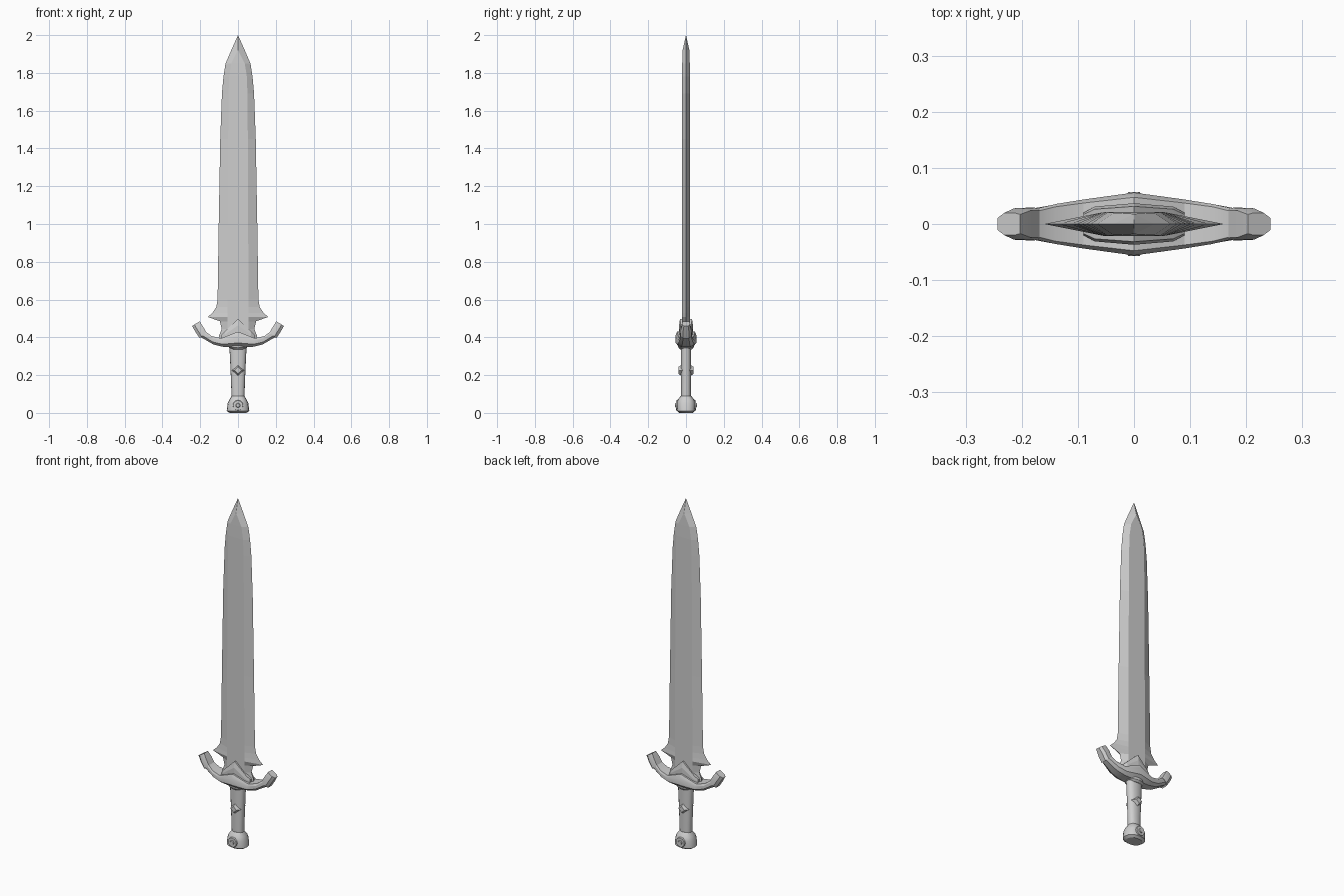
import bpy, bmesh, math
from mathutils import Matrix

if "Cube" in bpy.data.objects:
    bpy.data.objects.remove(bpy.data.objects["Cube"])

steel = bpy.data.materials.new("light grey steel")
steel.diffuse_color = (0.62, 0.62, 0.62, 1)
steel.use_nodes = True
steel.node_tree.nodes["Principled BSDF"].inputs["Base Color"].default_value = steel.diffuse_color


def finish(name, bm, smooth=None):
    bmesh.ops.remove_doubles(bm, verts=bm.verts, dist=1e-5)
    bmesh.ops.recalc_face_normals(bm, faces=bm.faces)
    me = bpy.data.meshes.new(name)
    bm.to_mesh(me)
    bm.free()
    me.materials.append(steel)
    ob = bpy.data.objects.new(name, me)
    bpy.context.collection.objects.link(ob)
    if smooth:
        bpy.ops.object.select_all(action='DESELECT')
        ob.select_set(True)
        bpy.context.view_layer.objects.active = ob
        bpy.ops.object.shade_smooth_by_angle(angle=math.radians(smooth))
    return ob


def loft(name, rings, smooth=None):
    """Skin a list of equal-length rings and cap both ends."""
    bm = bmesh.new()
    vs = [[bm.verts.new(p) for p in r] for r in rings]
    n = len(rings[0])
    for a, b in zip(vs, vs[1:]):
        for i in range(n):
            j = (i + 1) % n
            bm.faces.new((a[i], a[j], b[j], b[i]))
    bm.faces.new(vs[0])
    bm.faces.new(vs[-1])
    return finish(name, bm, smooth)


def oval(z, rx, ry, n=16, p=0.85):
    """Slightly squared oval ring at height z."""
    pts = []
    for i in range(n):
        a = 2 * math.pi * i / n
        c, s = math.cos(a), math.sin(a)
        pts.append((math.copysign(abs(c) ** p, c) * rx,
                    math.copysign(abs(s) ** p, s) * ry, z))
    return pts


def slab(xt, zt, xb, zb, y):
    """Guard section running from an upper edge to a lower, narrower edge."""
    prof = [(0, .85), (.25, 1), (.7, 1), (1, .55)]
    half = [(xt + (xb - xt) * t, y * k, zt + (zb - zt) * t) for t, k in prof]
    return half + [(x, -yy, z) for x, yy, z in reversed(half)]


def mirrored(stations):
    left = [(-a, b, -c, d, e) for a, b, c, d, e in reversed(stations) if a > 0]
    return [slab(*s) for s in left + stations]


# Blade: height, edge half-width, flat half-width, half-thickness
blade = [(.38, .10, .055, .021), (.41, .10, .055, .021), (.445, .086, .055, .021),
         (.485, .096, .055, .021), (.508, .16, .055, .021), (.53, .135, .055, .021),
         (.56, .115, .055, .021), (.60, .108, .055, .021), (1.0, .102, .054, .021),
         (1.45, .094, .052, .021), (1.69, .085, .05, .021), (1.78, .077, .047, .021),
         (1.85, .066, .036, .02), (1.92, .036, .001, .018), (2.0, 0, 0, 0)]
loft("blade", [[(w, 0, z), (c, t, z), (-c, t, z), (-w, 0, z), (-c, -t, z), (c, -t, z)]
               for z, w, c, t in blade])

# Crossguard with a peaked centre and upswept arms
loft("crossguard", mirrored([(0, .43, 0, .345, .056), (.09, .395, .08, .35, .044),
                             (.14, .407, .13, .362, .036), (.178, .435, .204, .405, .025)]), 25)

# Chevron collar holding the blade root
loft("blade_collar", mirrored([(0, .498, 0, .36, .037), (.07, .432, .07, .36, .031),
                               (.09, .412, .09, .37, .02)]))

# Guard end caps
for s, side in ((1, "right"), (-1, "left")):
    loft("guard_tip_" + side, [slab(s * a, b, s * c, d, y) for a, b, c, d, y in
                               [(.168, .427, .203, .395, .029), (.185, .457, .226, .43, .028),
                                (.203, .485, .243, .46, .02)]], 25)

# Grip and its upper ferrule
loft("grip", [oval(.06, .033, .026), oval(.14, .036, .026),
              oval(.24, .040, .027), oval(.36, .046, .027)], 40)
loft("grip_ferrule", [oval(.335, .03, .03), oval(.345, .048, .04), oval(.37, .05, .045)], 30)

# Pommel
loft("pommel", [oval(0, .045, .035), oval(.010, .060, .048), oval(.05, .055, .050),
                oval(.07, .046, .044), oval(.09, .033, .027)], 30)


def stud(name, sides, r1, r2, y0, y1, z, s):
    """Tapered stud standing out along y on the front or back."""
    bm = bmesh.new()
    m = (Matrix.Translation((0, s * (y0 + y1) / 2, z))
         @ Matrix.Rotation(-s * math.pi / 2, 4, 'X'))
    bmesh.ops.create_cone(bm, cap_ends=True, segments=sides, radius1=r1,
                          radius2=r2, depth=y1 - y0, matrix=m)
    # Turn four-sided studs so a point faces up
    if sides == 4 and max(v.co.x for v in bm.verts) < r1 * .9:
        bmesh.ops.rotate(bm, verts=bm.verts, cent=(0, 0, z),
                         matrix=Matrix.Rotation(math.pi / 4, 3, 'Y'))
    finish(name, bm)


# Grip diamonds and pommel gems on both faces
for s, side in ((-1, "front"), (1, "back")):
    stud("grip_diamond_" + side, 4, .033, .018, .018, .041, .225, s)
    stud("pommel_setting_" + side, 12, .030, .026, .035, .053, .04, s)
    stud("pommel_gem_" + side, 8, .018, .010, .045, .057, .04, s)
